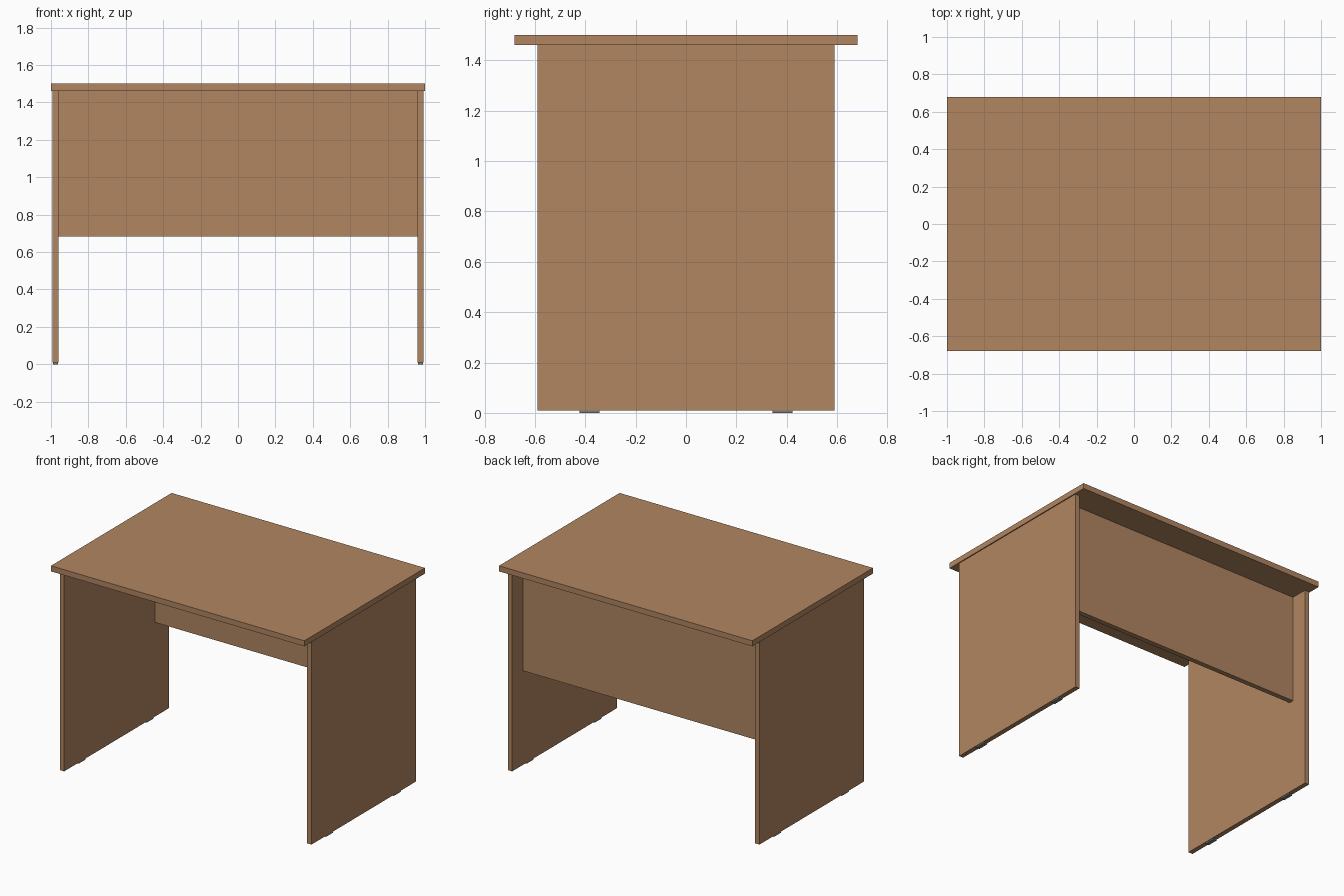
import bpy

if "Cube" in bpy.data.objects:
    bpy.data.objects.remove(bpy.data.objects["Cube"])


def material(name, rgb):
    m = bpy.data.materials.new(name)
    m.diffuse_color = (*rgb, 1.0)
    m.use_nodes = True
    m.node_tree.nodes["Principled BSDF"].inputs["Base Color"].default_value = m.diffuse_color
    return m


wood = material("warm_wood", (0.44, 0.237, 0.12))
grey = material("grey_plastic", (0.2, 0.2, 0.2))


def box(name, lo, hi, mat):
    """Axis-aligned box between two corners."""
    bpy.ops.mesh.primitive_cube_add(
        size=1, location=[(a + b) / 2 for a, b in zip(lo, hi)])
    ob = bpy.context.object
    ob.name = name
    ob.scale = [b - a for a, b in zip(lo, hi)]
    bpy.ops.object.transform_apply(location=False, rotation=False, scale=True)
    ob.data.materials.append(mat)
    return ob


# Table top
box("table_top", (-1, -0.68, 1.46), (1, 0.68, 1.5), wood)

# Back privacy panel, set in from the rear edges of the sides
box("back_panel", (-0.959, 0.434, 0.682), (0.959, 0.47, 1.46), wood)

for side, s in (("left", -1), ("right", 1)):
    # Side panel leg
    x0, x1 = sorted((s * 0.959, s * 0.993))
    box(side + "_side_panel", (x0, -0.59, 0.01), (x1, 0.59, 1.46), wood)
    # Thin glides under each side panel
    f0, f1 = sorted((s * 0.962, s * 0.990))
    for end, y in (("front", -0.383), ("back", 0.383)):
        box(f"{side}_{end}_foot", (f0, y - 0.04, 0), (f1, y + 0.04, 0.01), grey)
